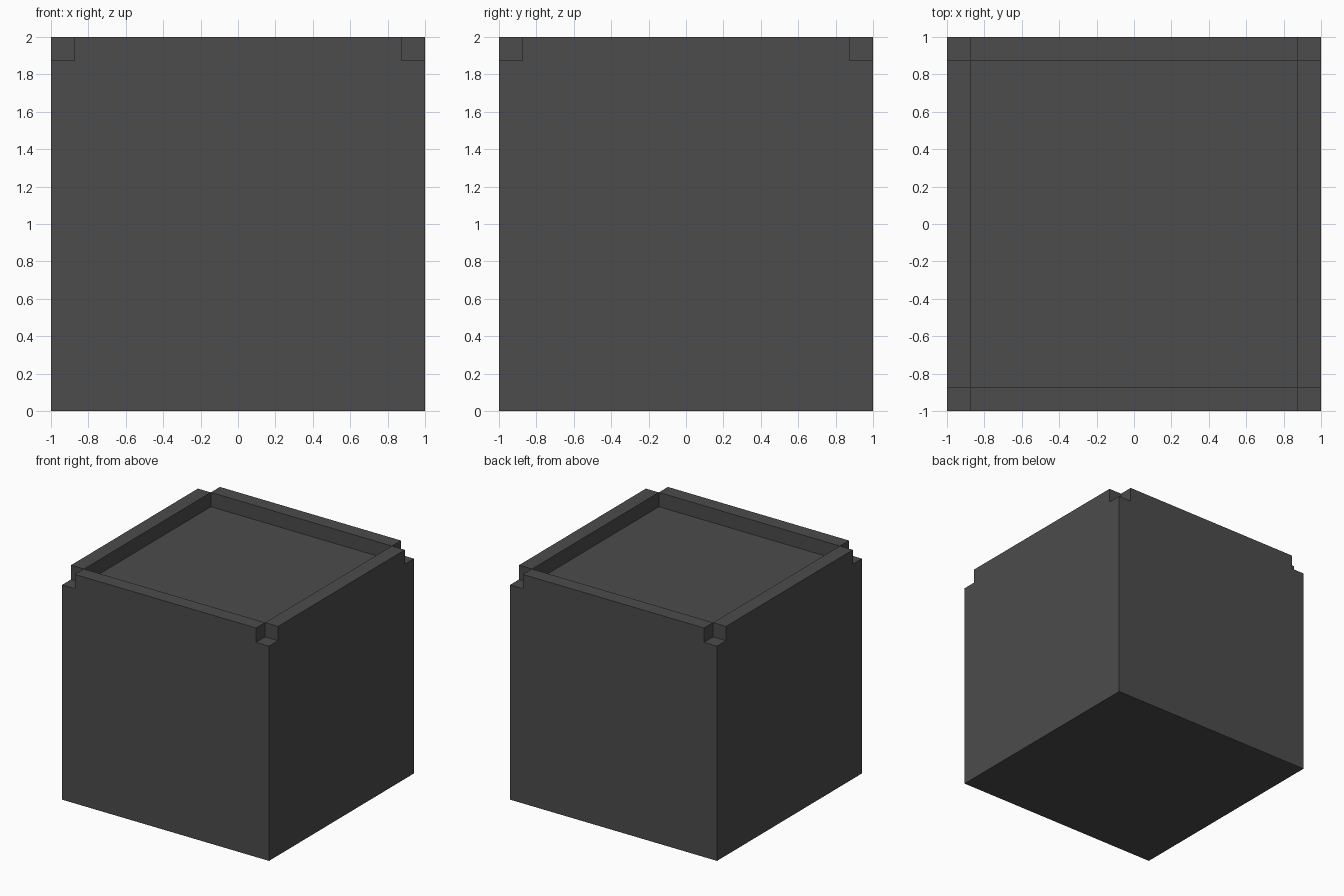
import bpy, bmesh
from mathutils import Matrix, Vector

if "Cube" in bpy.data.objects:
    bpy.data.objects.remove(bpy.data.objects["Cube"])

W = 0.125            # rim width, rim height and corner notch size
INNER = 1.0 - W
DECK = 2.0 - W       # height of the recessed deck

mat = bpy.data.materials.new("dark grey")
mat.diffuse_color = (0.072, 0.072, 0.072, 1.0)
mat.use_nodes = True
mat.node_tree.nodes["Principled BSDF"].inputs["Base Color"].default_value = mat.diffuse_color

# Solid block up to the deck height
bm = bmesh.new()
bmesh.ops.create_cube(bm, size=1.0, matrix=Matrix.Translation((0, 0, DECK / 2))
                      @ Matrix.Diagonal((2, 2, DECK, 1)))

# Cut the block into a 3 x 3 layout seen from above
for axis in (Vector((1, 0, 0)), Vector((0, 1, 0))):
    for s in (-1, 1):
        bmesh.ops.bisect_plane(bm, geom=bm.verts[:] + bm.edges[:] + bm.faces[:],
                               plane_co=axis * s * INNER, plane_no=axis)

# Raise the four side strips as rims; corners stay low as notches
bm.normal_update()
strips = []
for f in bm.faces:
    c = f.calc_center_median()
    if f.normal.z > 0.9 and (abs(c.x) > INNER) != (abs(c.y) > INNER):
        strips.append(f)
raised = bmesh.ops.extrude_discrete_faces(bm, faces=strips)["faces"]
for f in raised:
    bmesh.ops.translate(bm, verts=f.verts[:], vec=(0, 0, W))

bmesh.ops.recalc_face_normals(bm, faces=bm.faces[:])
mesh = bpy.data.meshes.new("rimmed_block")
bm.to_mesh(mesh)
bm.free()
mesh.materials.append(mat)
obj = bpy.data.objects.new("rimmed_block", mesh)
bpy.context.collection.objects.link(obj)
